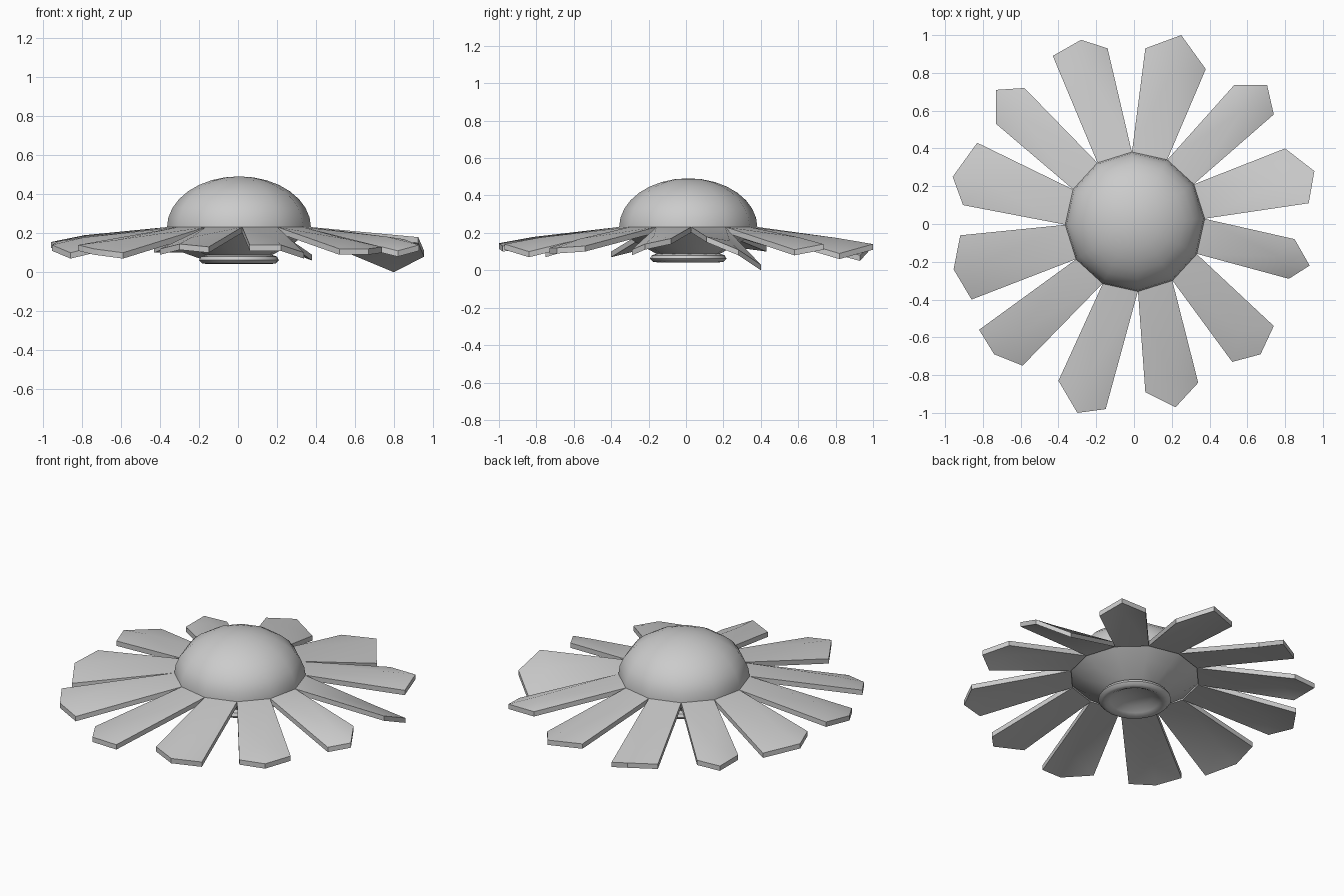
import bpy, math
from mathutils import Vector

if "Cube" in bpy.data.objects:
    bpy.data.objects.remove(bpy.data.objects["Cube"])

CX, CY, ROT = 0.005, 0.012, math.radians(2.5)


def add_mesh(name, verts, faces, angle=40):
    me = bpy.data.meshes.new(name)
    me.from_pydata([tuple(v) for v in verts], [], faces)
    ob = bpy.data.objects.new(name, me)
    bpy.context.collection.objects.link(ob)
    bpy.ops.object.select_all(action='DESELECT')
    ob.select_set(True)
    bpy.context.view_layer.objects.active = ob
    bpy.ops.object.mode_set(mode='EDIT')
    bpy.ops.mesh.select_all(action='SELECT')
    bpy.ops.mesh.normals_make_consistent(inside=False)
    bpy.ops.object.mode_set(mode='OBJECT')
    bpy.ops.object.shade_smooth_by_angle(angle=math.radians(angle))
    return ob


def ring_point(r, z, k, n):
    a = ROT + 2 * math.pi * k / n
    return Vector((CX + r * math.cos(a), CY + r * math.sin(a), z))


def lathe(name, profile, n, pole=None):
    verts = [ring_point(r, z, k, n) for r, z in profile for k in range(n)]
    faces = []
    for j in range(len(profile) - 1):
        for k in range(n):
            b = (k + 1) % n
            faces.append((j * n + k, j * n + b, (j + 1) * n + b, (j + 1) * n + k))
    if pole is not None:
        verts.append(Vector((CX, CY, pole)))
        last = (len(profile) - 1) * n
        faces += [(last + k, last + (k + 1) % n, len(verts) - 1) for k in range(n)]
    return add_mesh(name, verts, faces)


# Flower centre
dome = [(0.37 * math.cos(t), 0.23 + 0.262 * math.sin(t))
        for t in (math.radians(11.25 * i) for i in range(8))]
lathe("flower_dome", [(0.37, 0.215)] + dome, 12, 0.492)

# Cup below the dome
lathe("flower_cup", [(0.37, 0.215), (0.29, 0.155), (0.165, 0.085)], 12)

# Rolled stem socket
lathe("stem_socket", [(0.165, 0.09), (0.195, 0.08), (0.205, 0.062), (0.19, 0.046),
                      (0.165, 0.042), (0.14, 0.055), (0.10, 0.08)], 24, 0.09)

# Petal ends: side, peak and side corner of each, counter-clockwise
tips = [
    ((.925, .11, .18), (.955, .28, .11), (.80, .40, .03)),
    ((.74, .58, .11), (.705, .735, .14), (.53, .735, .14)),
    ((.38, .82, .09), (.25, 1.0, .14), (.06, .93, .14)),
    ((-.14, .93, .08), (-.28, .975, .13), (-.43, .89, .13)),
    ((-.58, .72, .13), (-.73, .71, .13), (-.73, .53, .13)),
    ((-.83, .43, .13), (-.96, .25, .155), (-.905, .10, .16)),
    ((-.92, -.06, .16), (-.955, -.24, .14), (-.86, -.40, .10)),
    ((-.82, -.56, .14), (-.74, -.69, .12), (-.59, -.75, .10)),
    ((-.40, -.83, .12), (-.30, -1.0, .145), (-.15, -.98, .13)),
    ((.06, -.89, .14), (.22, -.97, .14), (.34, -.84, .10)),
    ((.52, -.73, .12), (.67, -.69, .12), (.74, -.54, .13)),
    ((.82, -.29, .11), (.93, -.22, .14), (.85, -.08, .17)),
]

# Petals: arched thin plates with a bent tip
for i, tip in enumerate(tips):
    p, q = ring_point(0.367, 0.232, i, 12), ring_point(0.367, 0.232, i + 1, 12)
    a, b, c = (Vector(v) for v in tip)
    root = (p + q) / 2
    m = root.lerp(b * 0.5 + (a + c) * 0.25, 0.78)
    m.z += 0.022
    top = [p, a, b, c, q, m]
    low = [v - Vector((0, 0, 0.03)) for v in top]
    tf = [(0, 1, 5), (1, 2, 5), (2, 3, 5), (3, 4, 5), (4, 0, 5)]
    faces = tf + [tuple(6 + k for k in reversed(f)) for f in tf]
    faces += [(k, k + 6, (k + 1) % 5 + 6, (k + 1) % 5) for k in range(5)]
    add_mesh("petal_%02d" % (i + 1), top + low, faces)
